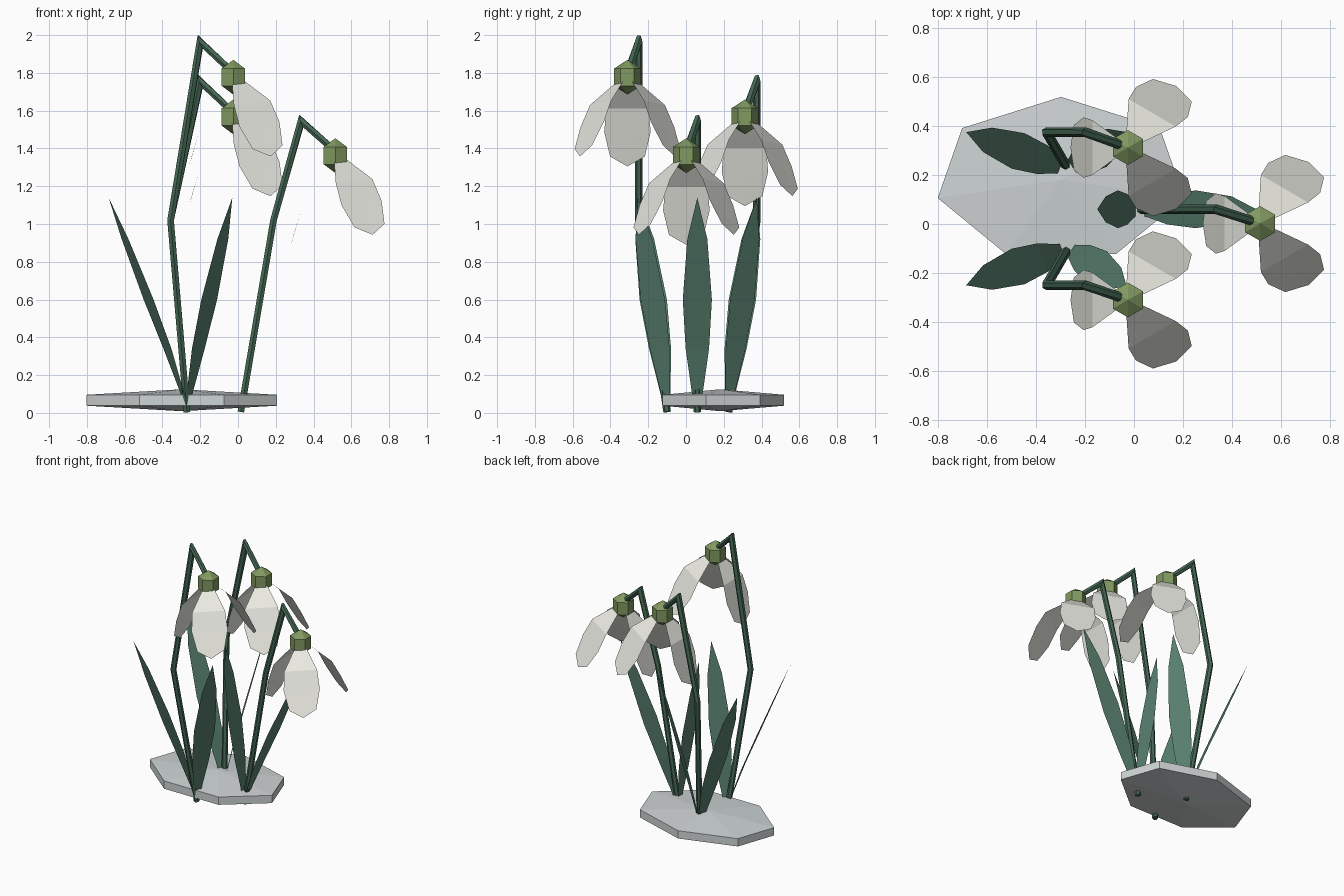
import bpy, bmesh
from math import radians, cos, sin
from mathutils import Vector, Matrix

if "Cube" in bpy.data.objects:
    bpy.data.objects.remove(bpy.data.objects["Cube"])


def material(name, rgb):
    m = bpy.data.materials.new(name)
    m.diffuse_color = (*rgb, 1)
    m.use_nodes = True
    m.node_tree.nodes["Principled BSDF"].inputs["Base Color"].default_value = m.diffuse_color
    return m


STEM = material("stem_green", (0.06, 0.14, 0.09))
LEAF = material("leaf_green", (0.10, 0.22, 0.16))
CAP = material("cap_green", (0.22, 0.32, 0.12))
PETAL = material("petal_white", (0.82, 0.82, 0.76))
STONE = material("stone_grey", (0.62, 0.66, 0.67))


def finish(name, bm, mat, closed=True):
    if closed:
        bmesh.ops.recalc_face_normals(bm, faces=bm.faces[:])
    me = bpy.data.meshes.new(name)
    bm.to_mesh(me)
    bm.free()
    me.materials.append(mat)
    ob = bpy.data.objects.new(name, me)
    bpy.context.collection.objects.link(ob)
    return ob


def gem(name, loc, size, segments, mat, turn=0):
    # low sphere of three bands: a prism with shallow pointed ends
    bm = bmesh.new()
    bmesh.ops.create_uvsphere(bm, u_segments=segments, v_segments=3, radius=1,
                              matrix=Matrix.Rotation(turn, 4, 'Z'))
    for v in bm.verts:
        v.co = Vector([c * s for c, s in zip(v.co, size)]) + Vector(loc)
    return finish(name, bm, mat)


def tube(name, pts, r, mat, sides=6):
    # mitred tube along a path
    pts = [Vector(p) for p in pts]
    bm = bmesh.new()
    rings = []
    for i, p in enumerate(pts):
        a = (p - pts[i - 1]).normalized() if i else None
        b = (pts[i + 1] - p).normalized() if i < len(pts) - 1 else None
        t = ((a or b) + (b or a)).normalized()
        stretch = 1 / max(0.5, t.dot(a or b))
        n1 = (Vector((0, 1, 0)) - t * t.y).normalized()
        n2 = t.cross(n1) * stretch
        angles = [radians(360 * k / sides) for k in range(sides)]
        rings.append([bm.verts.new(p + r * (n1 * cos(q) + n2 * sin(q))) for q in angles])
    for lo, hi in zip(rings, rings[1:]):
        for k in range(sides):
            j = (k + 1) % sides
            bm.faces.new((lo[k], lo[j], hi[j], hi[k]))
    bm.faces.new(rings[0])
    bm.faces.new(rings[-1])
    return finish(name, bm, mat)


def blade(name, rows, mat, matrix):
    # thin sheet; each row is (outward, height, half width, centre drop)
    bm = bmesh.new()
    strips = []
    for out, z, w, drop in rows:
        if w == 0:
            strips.append([bm.verts.new((out, 0, z))] * 3)
        else:
            strips.append([bm.verts.new((out + (0 if y else drop * 0.4), y * w, z - (0 if y else drop)))
                           for y in (-1, 0, 1)])
    for lo, hi in zip(strips, strips[1:]):
        for k in range(2):
            quad = list(dict.fromkeys((lo[k], lo[k + 1], hi[k + 1], hi[k])))
            bm.faces.new(quad)
    bm.transform(matrix)
    return finish(name, bm, mat, closed=False)


# stone base: squashed seven-sided disc
gem("stone_base", (-0.298, 0.181, 0.067), (0.596, 0.39, 0.058), 7, STONE)

PETAL_ROWS = [(0.05, -0.03, 0.04, 0), (0.164, -0.146, 0.112, 0),
              (0.215, -0.265, 0.123, 0), (0.27, -0.39, 0.092, 0.05)]

# plants: stem path, leaf reaches from the stem foot
PLANTS = [
    ("left", [(-0.27, -0.10, 0.005), (-0.357, -0.25, 1.02), (-0.2, -0.25, 1.965), (-0.025, -0.31, 1.80)],
     [(-0.415, -0.15), (0.24, -0.155)]),
    ("right", [(-0.27, 0.225, 0.005), (-0.357, 0.375, 1.02), (-0.2, 0.375, 1.755), (-0.025, 0.312, 1.59)],
     [(-0.415, 0.15), (0.24, 0.15)]),
    ("front", [(0.015, 0.06, 0.005), (0.188, 0.06, 1.02), (0.335, 0.06, 1.545), (0.515, 0.002, 1.385)],
     [(0.485, 0.0), (-0.165, 0.0)]),
]

for tag, path, reaches in PLANTS:
    tube(tag + "_stem", path, 0.02, STEM)
    # green cap
    head = Vector(path[-1]) - Vector((0, 0, 0.023))
    gem(tag + "_cap", head, (0.082, 0.082, 0.092), 6, CAP)
    # three hanging petals, tipped slightly forward
    tip = Matrix.Translation(head) @ Matrix.Rotation(radians(-7), 4, 'Y')
    for i, az in enumerate((60, 180, 300)):
        blade(f"{tag}_petal_{i + 1}", PETAL_ROWS, PETAL, tip @ Matrix.Rotation(radians(az), 4, 'Z'))
    # two pointed leaves
    for i, (dx, dy) in enumerate(reaches):
        d = Vector((dx, dy))
        n = d.length
        rows = [(0, 0.03, 0.018, 0), (n * 0.25, 0.34, 0.062, 0), (n * 0.49, 0.6, 0.077, 0),
                (n * 0.79, 0.92, 0.053, 0), (n, 1.14, 0, 0)]
        turn = Matrix.Rotation(Vector((1, 0)).angle_signed(d) * -1, 4, 'Z')
        foot = Matrix.Translation((path[0][0], path[0][1], 0))
        blade(f"{tag}_leaf_{i + 1}", rows, LEAF, foot @ turn)
